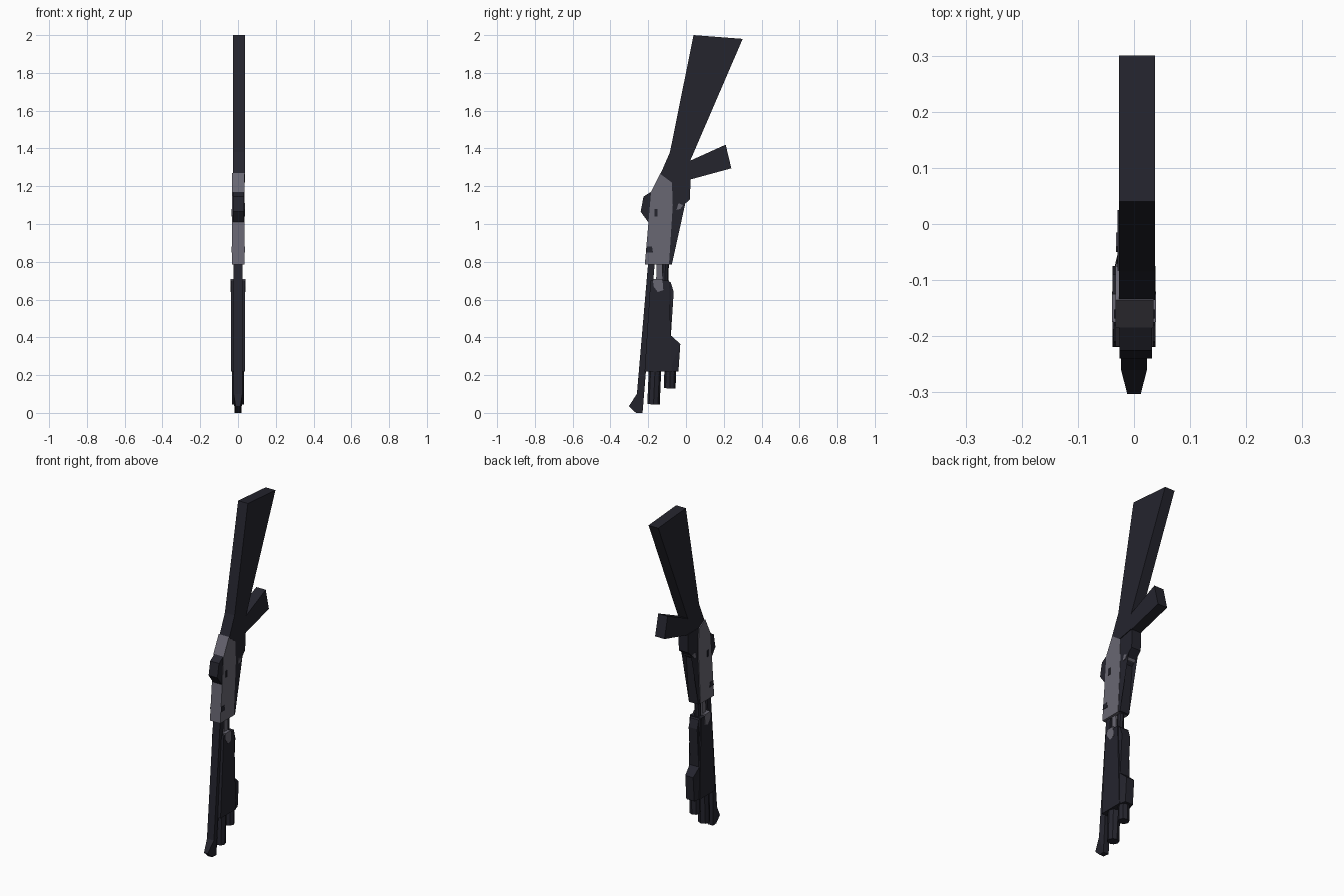
import bpy, bmesh
from mathutils import Vector

cube = bpy.data.objects.get("Cube")
if cube:
    bpy.data.objects.remove(cube, do_unlink=True)


def material(name, color):
    m = bpy.data.materials.new(name)
    m.use_nodes = True
    m.diffuse_color = color
    m.node_tree.nodes["Principled BSDF"].inputs["Base Color"].default_value = color
    return m


DARK = material("dark blue black", (0.018, 0.018, 0.027, 1))
GREY = material("steel grey", (0.14, 0.135, 0.17, 1))


def finish(name, bm, mat):
    bmesh.ops.recalc_face_normals(bm, faces=bm.faces)
    mesh = bpy.data.meshes.new(name)
    bm.to_mesh(mesh)
    bm.free()
    mesh.materials.append(mat)
    ob = bpy.data.objects.new(name, mesh)
    bpy.context.collection.objects.link(ob)
    return ob


def slab(name, outline, width, mat=DARK, cx=0.0):
    """Extrude a (y, z) side outline across x; a third value narrows that corner."""
    bm = bmesh.new()
    sides = []
    for s in (-1, 1):
        sides.append([bm.verts.new((cx + s * (p[2] if len(p) > 2 else width), p[0], p[1]))
                      for p in outline])
    caps = [bm.faces.new(side) for side in sides]
    a, b = sides
    for i in range(len(a)):
        j = (i + 1) % len(a)
        bm.faces.new((a[i], a[j], b[j], b[i]))
    bmesh.ops.triangulate(bm, faces=caps)
    return finish(name, bm, mat)


def tube(name, start, end, radius, mat=DARK):
    """Eight-sided rod between two (y, z) points."""
    p, q = Vector((0, *start)), Vector((0, *end))
    bm = bmesh.new()
    bmesh.ops.create_cone(bm, cap_ends=True, segments=8, radius1=radius,
                          radius2=radius, depth=(q - p).length)
    turn = (q - p).to_track_quat("Z", "Y")
    for v in bm.verts:
        v.co = turn @ v.co + (p + q) / 2
    return finish(name, bm, mat)


# Shoulder stock and grip
slab("stock", [(.04, 2), (.30, 1.98), (.02, 1.33), (.02, 1.24), (-.075, 1.22),
               (-.135, 1.265), (-.085, 1.38)], .032, cx=.005)
slab("grip", [(.0, 1.325), (.21, 1.42), (.24, 1.295), (.02, 1.235)], .031, cx=.005)

# Receiver, with the dark housing behind it
slab("receiver", [(-.135, 1.27), (-.075, 1.235), (-.07, 1.1), (-.09, .785),
                  (-.218, .785), (-.185, 1.17)], .034, GREY, .001)
slab("trigger_housing", [(-.09, 1.24), (.025, 1.24), (.02, 1.13), (-.05, 1.065),
                         (-.075, .785), (-.12, .785)], .031, cx=.002)
slab("trigger_plate", [(-.05, 1.075), (-.03, 1.08), (-.015, 1.1), (-.04, 1.11)],
     .034, GREY, .002)
for side, x in (("right", -.0335), ("left", .0355)):
    slab(side + "_port_mark", [(-.168, 1.04), (-.152, 1.04), (-.152, 1.08), (-.168, 1.08)],
         .002, cx=x)
    slab(side + "_pin_mark", [(-.212, .85), (-.175, .85), (-.18, .88), (-.209, .88)],
         .002, cx=x)
slab("rear_sight", [(-.17, 1.18), (-.225, 1.145), (-.24, 1.065), (-.2, 1.01), (-.16, 1.05)],
     .029, cx=.003)

# Barrel with its flared front sight
slab("barrel", [(-.2, .8), (-.165, .8), (-.219, .22), (-.23, 0, .018), (-.265, 0, .014),
                (-.303, .035, .012), (-.26, .1)], .023)

# Magazine tubes and exposed link behind the barrel
tube("upper_tube", (-.172, .045), (-.163, .25), .033)
tube("lower_tube", (-.086, .13), (-.083, .25), .031)
tube("rear_tube", (-.108, .8), (-.114, .65), .018)
slab("action_bar", [(-.155, .79), (-.125, .79), (-.122, .65), (-.16, .65)], .021, GREY)

# Fore-end with a chamfered rear and a hand stop
slab("fore_end", [(-.188, .7), (-.09, .7), (-.075, .22), (-.219, .22)], .038)
slab("fore_end_back", [(-.1, .7), (-.08, .69, .028), (-.065, .64, .028), (-.08, .41, .028),
                       (-.09, .22), (-.1, .22)], .038)
slab("hand_stop", [(-.09, .42), (-.08, .41, .032), (-.03, .365, .026),
                   (-.04, .22, .026), (-.09, .22)], .038)
slab("fore_end_collar", [(-.175, .71), (-.125, .71), (-.12, .65), (-.15, .64), (-.172, .67)],
     .0395, GREY)
